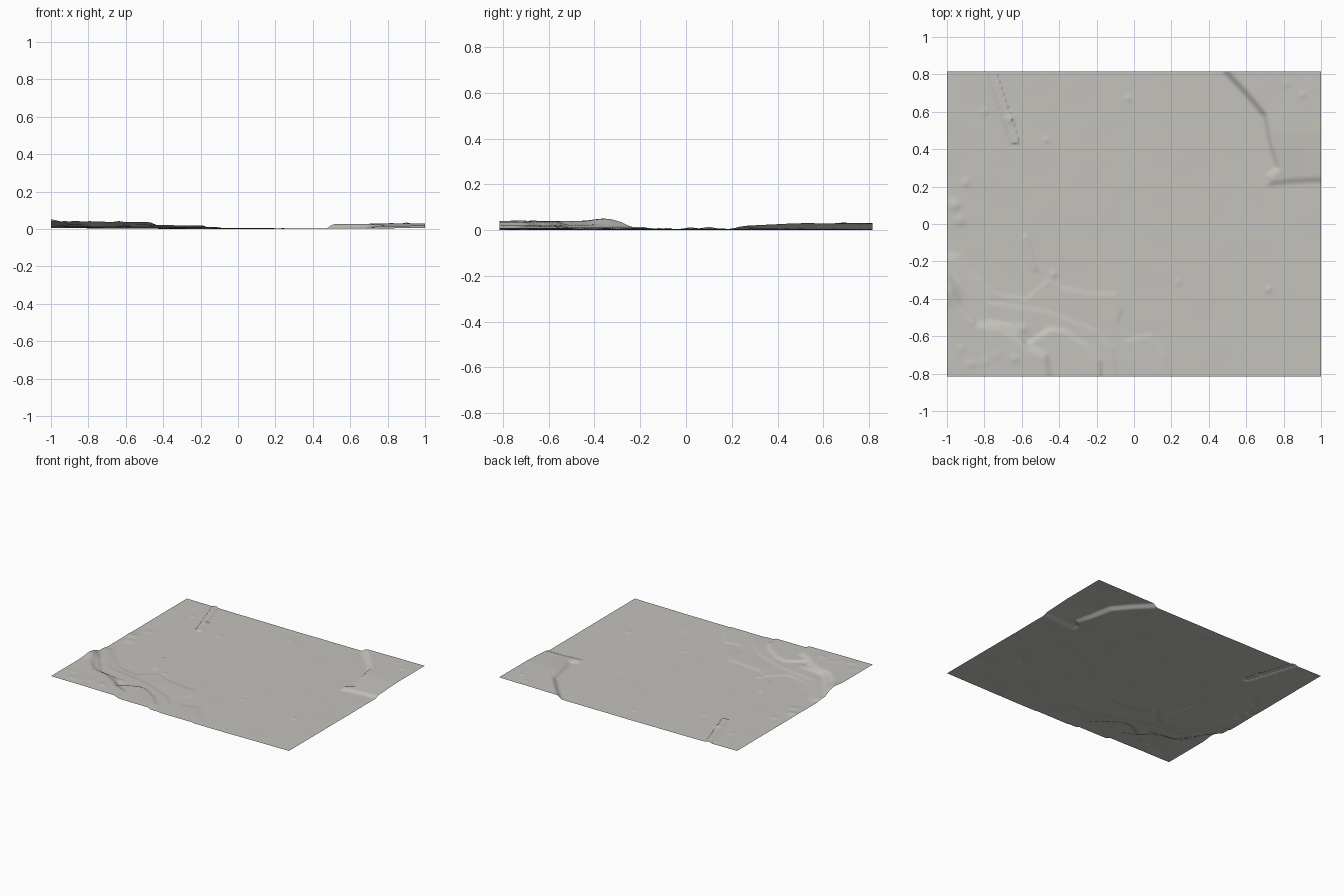
import bpy
import bmesh
import math
import random
from mathutils import Vector, noise
from mathutils.geometry import intersect_point_line

if "Cube" in bpy.data.objects:
    bpy.data.objects.remove(bpy.data.objects["Cube"], do_unlink=True)

random.seed(4)
HALF_Y = 0.815


def line_distance(p, path):
    """Shortest distance from a point to an open path."""
    best = 9.0
    for a, b in zip(path, path[1:]):
        hit, t = intersect_point_line(p, a, b)
        hit = a if t < 0 else b if t > 1 else hit
        best = min(best, (Vector(hit[:2]) - p).length)
    return best


def inside(p, path):
    """Even-odd test of a point in a closed outline."""
    odd = False
    for a, b in zip(path, path[1:] + path[:1]):
        if (a.y > p.y) != (b.y > p.y):
            if p.x < a.x + (p.y - a.y) / (b.y - a.y) * (b.x - a.x):
                odd = not odd
    return odd


def points(*pairs):
    return [Vector(q) for q in pairs]


def terrace(p, edge, corner, width):
    """1 on the corner side of a cliff edge, 0 outside, ramped across it."""
    d = line_distance(p, edge)
    d = d if inside(p, edge + [corner]) else -d
    t = min(1, max(0, d / width + 0.5))
    return t * t * (3 - 2 * t)


# Cliff edges stepping up to the front right corner
front_corner = Vector((-1.2, -1.0))
low_step = points((-1.2, -.16), (-.93, -.16), (-.87, -.25), (-.74, -.37), (-.58, -.40),
                  (-.45, -.29), (-.38, -.34), (-.23, -.37), (-.1, -.37), (-.06, -.45),
                  (-.09, -.53), (-.04, -.62), (.09, -.59), (.17, -.7), (.24, -1))
path_step = points((-1.2, -.18), (-.95, -.18), (-.78, -.42), (-.57, -.45), (-.45, -.47),
                   (-.2, -.57), (-.11, -.66), (-.07, -1))
mid_step = points((-1.2, -.24), (-1, -.25), (-.88, -.41), (-.79, -.52), (-.65, -.54),
                  (-.57, -.64), (-.45, -.56), (-.37, -.57), (-.25, -.65),
                  (-.18, -.73), (-.17, -1))
high_step = points((-1.2, -.27), (-1, -.28), (-.92, -.43), (-.84, -.53), (-.72, -.55),
                   (-.6, -.62), (-.56, -.66), (-.47, -.7), (-.42, -1))

# Cliff edge of the back left plateau
back_corner = Vector((1.3, 1.0))
back_step = points((.42, 1), (.49, .815), (.6, .7), (.7, .58), (.73, .42), (.77, .3),
                   (.72, .26), (.72, .215), (.86, .23), (1.3, .25))

# Narrow raised track and short ledge
track = points((-.79, .9), (-.64, .45))
ledge = points((-.58, -.07), (-.53, -.24))

# Loose mounds: x, y, radius, height
mounds = [(-1, -.36, .06, .010), (-.96, .1, .03, .008), (-.93, .02, .03, .006),
          (-.9, .22, .02, .005), (-.66, .56, .02, .007), (-.8, .6, .015, .005),
          (-.47, .45, .015, .005), (-.03, .67, .015, .005), (.72, -.35, .015, .006),
          (.24, -.31, .015, .004), (.9, .69, .015, .005), (.82, .75, .015, .004),
          (-.43, -.27, .02, .006), (-.6, -.57, .025, .005)]
for i in range(10):
    mounds.append((random.uniform(-.95, -.55), random.uniform(-.78, -.5), .02, .003))


def height(x, y):
    p = Vector((x, y))
    z = 0.006 + 0.005 * x * x
    z += 0.0012 * noise.noise(Vector((x * 6, y * 6, 0)))
    z += 0.004 * terrace(p, low_step, front_corner, 0.02)
    z += 0.004 * terrace(p, path_step, front_corner, 0.02)
    z += 0.010 * terrace(p, mid_step, front_corner, 0.025)
    z += 0.016 * terrace(p, high_step, front_corner, 0.05)
    # The back plateau climbs away from its front wall
    climb = min(1, max(0, (y - 0.2) / 0.28))
    z += (0.010 + 0.014 * climb) * terrace(p, back_step, back_corner, 0.04)
    if line_distance(p, track) < 0.025:
        z += 0.007
    z += 0.006 * math.exp(-(line_distance(p, ledge) / 0.012) ** 2)
    for mx, my, r, h in mounds:
        z += h * math.exp(-((x - mx) ** 2 + (y - my) ** 2) / (r * r))
    return z


# Open ground sheet
bm = bmesh.new()
bmesh.ops.create_grid(bm, x_segments=180, y_segments=146, size=1)
for v in bm.verts:
    v.co.y *= HALF_Y
    v.co.z = height(v.co.x, v.co.y)
lowest = min(v.co.z for v in bm.verts)
for v in bm.verts:
    v.co.z -= lowest
mesh = bpy.data.meshes.new("ground_sheet")
bm.to_mesh(mesh)
bm.free()
ground = bpy.data.objects.new("ground_sheet", mesh)
bpy.context.collection.objects.link(ground)

# Pale stone colour
stone = bpy.data.materials.new("pale_stone")
stone.use_nodes = True
colour = (0.55, 0.54, 0.505, 1)
stone.diffuse_color = colour
stone.node_tree.nodes["Principled BSDF"].inputs["Base Color"].default_value = colour
mesh.materials.append(stone)

bpy.context.view_layer.objects.active = ground
ground.select_set(True)
bpy.ops.object.shade_smooth_by_angle(angle=math.radians(30))
